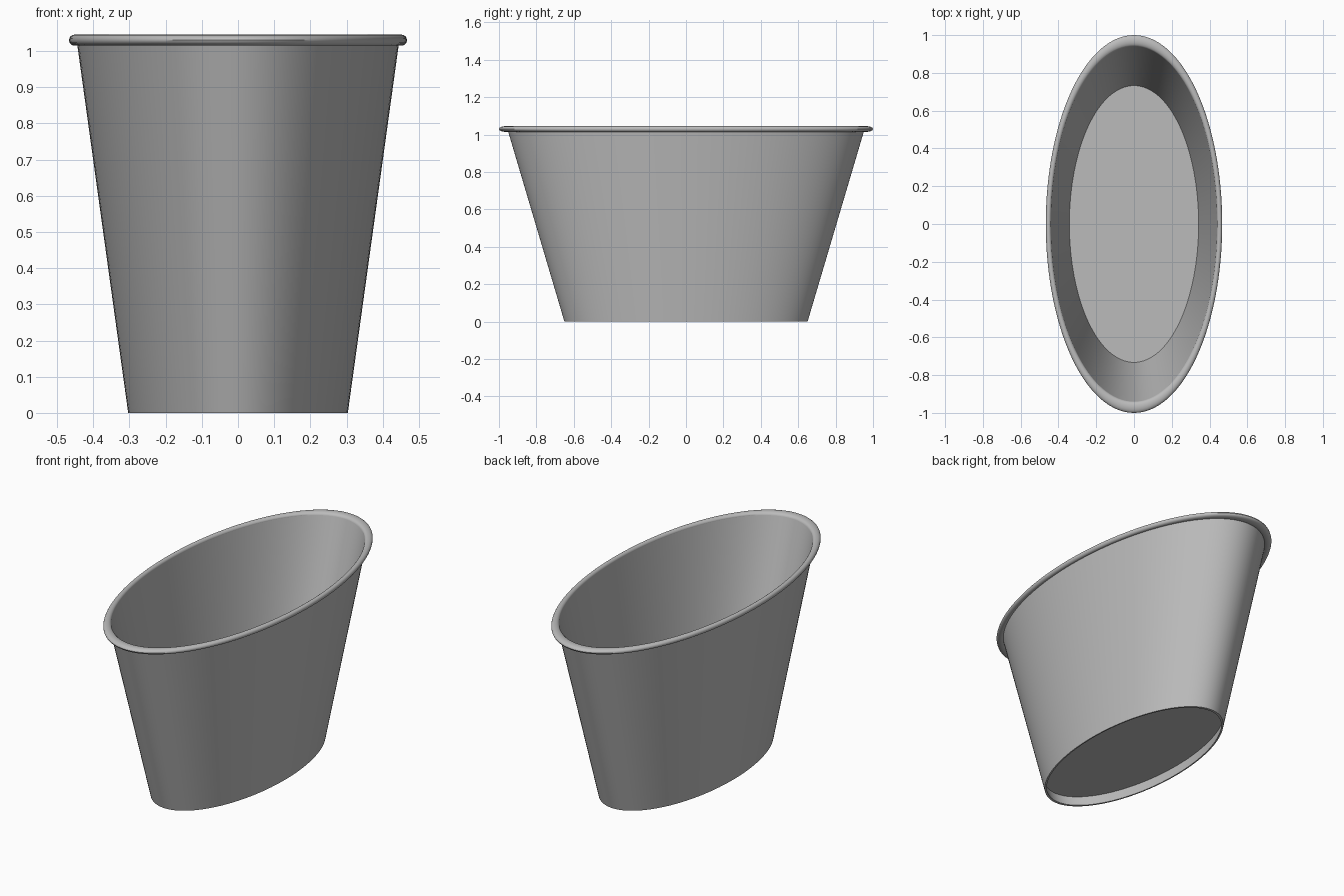
import bpy, bmesh, math

cube = bpy.data.objects.get("Cube")
if cube:
    bpy.data.objects.remove(cube, do_unlink=True)

SEGMENTS = 128
OVAL = 0.467  # width of the oval relative to its length

grey = bpy.data.materials.new("plain grey")
grey.use_nodes = True
colour = (0.5, 0.5, 0.5, 1)
grey.diffuse_color = colour
grey.node_tree.nodes["Principled BSDF"].inputs["Base Color"].default_value = colour


def oval_lathe(name, profile, closed=False, caps=False):
    """Sweep a (radius, height) profile around z as an oval."""
    bm = bmesh.new()
    rings = []
    for r, z in profile:
        angles = [math.tau * i / SEGMENTS for i in range(SEGMENTS)]
        rings.append([bm.verts.new((r * OVAL * math.cos(a), r * math.sin(a), z))
                      for a in angles])
    pairs = list(zip(rings, rings[1:]))
    if closed:
        pairs.append((rings[-1], rings[0]))
    for low, high in pairs:
        for i in range(SEGMENTS):
            j = (i + 1) % SEGMENTS
            bm.faces.new((low[i], low[j], high[j], high[i]))
    if caps:
        bm.faces.new(rings[0][::-1])
        bm.faces.new(rings[-1])
    bmesh.ops.recalc_face_normals(bm, faces=bm.faces)
    mesh = bpy.data.meshes.new(name)
    bm.to_mesh(mesh)
    bm.free()
    mesh.materials.append(grey)
    obj = bpy.data.objects.new(name, mesh)
    bpy.context.collection.objects.link(obj)
    bpy.ops.object.select_all(action="DESELECT")
    obj.select_set(True)
    bpy.context.view_layer.objects.active = obj
    bpy.ops.object.shade_smooth_by_angle(angle=math.radians(35))
    return obj


# Tapered thin wall, open at both ends
BASE, TOP, HEIGHT, THICK = 0.65, 0.955, 1.03, 0.015
oval_lathe("tub_wall", [(BASE, 0), (TOP, HEIGHT), (TOP - THICK, HEIGHT),
                        (BASE - THICK, 0)], closed=True)


def inside(z):
    return BASE + (TOP - BASE) * z / HEIGHT - THICK + 0.002


# Thick floor, recessed above the foot of the wall
oval_lathe("tub_floor", [(inside(z), z) for z in (0.06, 0.33)], caps=True)

# Rounded lip around the opening
oval_lathe("rolled_rim", [(0.97 + 0.03 * math.cos(a), HEIGHT + 0.015 * math.sin(a))
                          for a in (math.tau * i / 16 for i in range(16))], closed=True)
